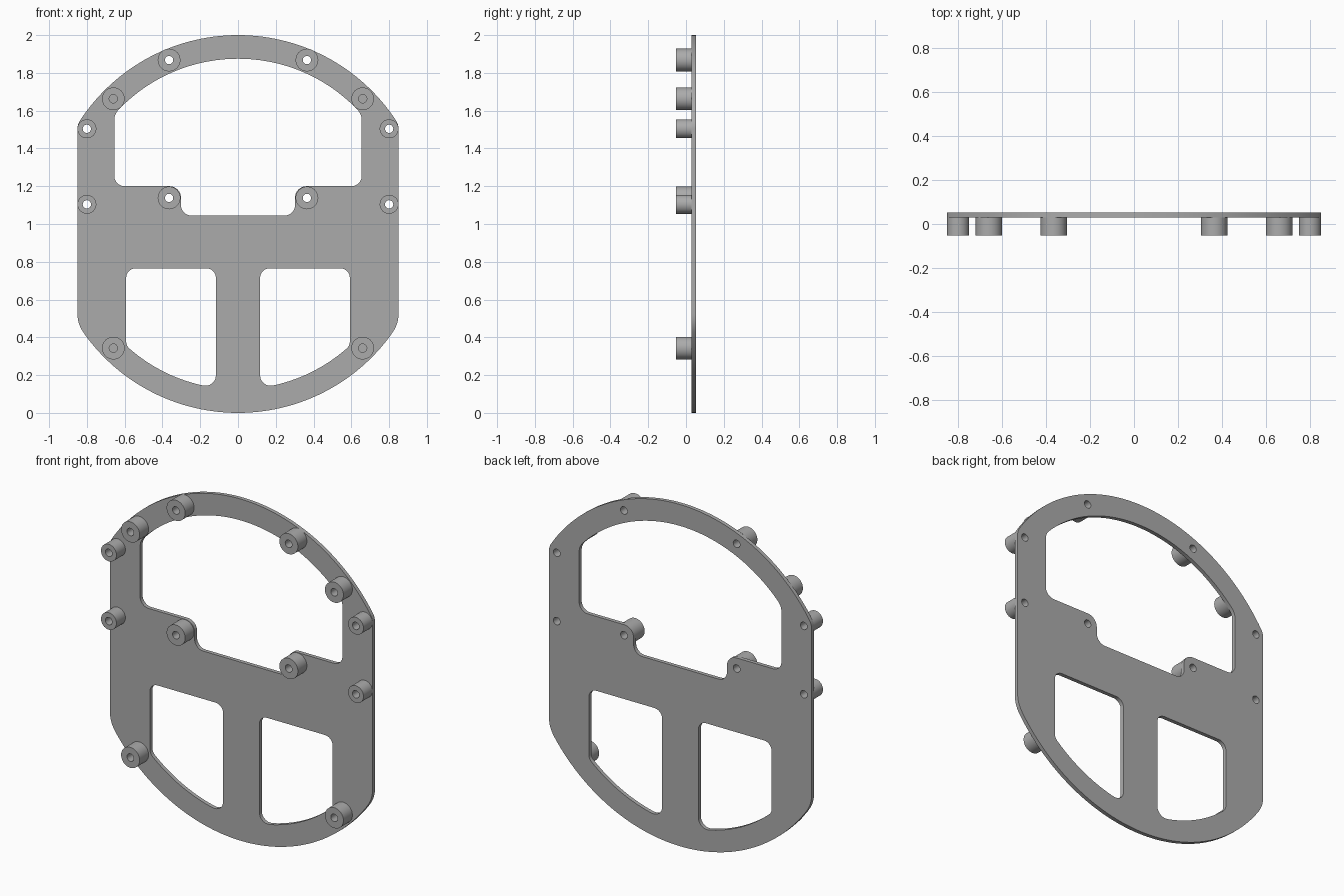
import bpy, bmesh, math
from mathutils import Matrix, Vector

cube = bpy.data.objects.get("Cube")
if cube:
    bpy.data.objects.remove(cube, do_unlink=True)

grey = bpy.data.materials.new("mid_grey")
grey.use_nodes = True
COLOUR = (0.41, 0.41, 0.41, 1)
grey.diffuse_color = COLOUR
grey.node_tree.nodes["Principled BSDF"].inputs["Base Color"].default_value = COLOUR

FRONT, SEAT, BACK = -0.053, 0.03, 0.053    # boss face, plate front, plate back
BORE = 0.022


def arc(radius, start, end, steps, cx=0.0, cz=1.0):
    """Sharp (unfilleted) points along an arc, angles in degrees."""
    angles = [math.radians(start + (end - start) * i / steps) for i in range(steps + 1)]
    return [(cx + radius * math.cos(a), cz + radius * math.sin(a), 0) for a in angles]


def circle(x, z, radius, steps=40):
    return arc(radius, 0, 360, steps, x, z)[:-1]


def mirrored(half):
    """Close a right-hand half profile with its mirror image."""
    return half + [(-x, z, r) for x, z, r in reversed(half) if x > 1e-4]


def filleted(corners, steps=8):
    """Round each (x, z, radius) corner with a tangent arc."""
    points = []
    for i, (x, z, r) in enumerate(corners):
        p = Vector((x, z))
        if r == 0:
            points.append(p)
            continue
        a = (Vector(corners[i - 1][:2]) - p).normalized()
        b = (Vector(corners[(i + 1) % len(corners)][:2]) - p).normalized()
        half = a.angle(b) / 2
        centre = p + (a + b).normalized() * (r / math.sin(half))
        reach = r / math.tan(half)
        u, v = p + a * reach - centre, p + b * reach - centre
        sweep = u.angle_signed(v)
        for k in range(steps + 1):
            points.append(centre + Matrix.Rotation(-sweep * k / steps, 2) @ u)
    return points


def extruded(name, loops, y0, y1):
    """Fill nested loops drawn in the xz plane and extrude them from y0 to y1."""
    curve = bpy.data.curves.new(name + "_profile", 'CURVE')
    curve.dimensions, curve.fill_mode = '2D', 'BOTH'
    curve.extrude = (y1 - y0) / 2
    for loop in loops:
        points = filleted(loop)
        spline = curve.splines.new('POLY')
        spline.points.add(len(points) - 1)
        for target, p in zip(spline.points, points):
            target.co = (p.x, p.y, 0, 1)
        spline.use_cyclic_u = True
    helper = bpy.data.objects.new(name + "_helper", curve)
    bpy.context.collection.objects.link(helper)
    graph = bpy.context.evaluated_depsgraph_get()
    mesh = bpy.data.meshes.new_from_object(helper.evaluated_get(graph))
    bpy.data.objects.remove(helper, do_unlink=True)
    bpy.data.curves.remove(curve)

    bm = bmesh.new()
    bm.from_mesh(mesh)
    bmesh.ops.remove_doubles(bm, verts=bm.verts, dist=1e-5)
    bmesh.ops.recalc_face_normals(bm, faces=bm.faces)
    bm.transform(Matrix.Translation((0, (y0 + y1) / 2, 0)) @ Matrix.Rotation(math.pi / 2, 4, 'X'))
    bm.to_mesh(mesh)
    bm.free()
    mesh.name = name
    mesh.materials.clear()
    mesh.materials.append(grey)
    ob = bpy.data.objects.new(name, mesh)
    bpy.context.collection.objects.link(ob)
    bpy.ops.object.select_all(action='DESELECT')
    ob.select_set(True)
    bpy.context.view_layer.objects.active = ob
    bpy.ops.object.shade_smooth_by_angle(angle=math.radians(30))
    return ob


# Bosses: name, x, z, radius, whether the bore passes through the plate
bosses = [
    ("top_boss", 0.365, 1.868, 0.06, True),
    ("upper_corner_boss", 0.66, 1.663, 0.06, False),
    ("upper_side_boss", 0.80, 1.504, 0.05, True),
    ("lower_side_boss", 0.80, 1.104, 0.05, True),
    ("middle_boss", 0.365, 1.138, 0.06, True),
    ("lower_corner_boss", 0.66, 0.343, 0.06, False),
]

# Plate outline: a disc with its sides cut straight
outline = mirrored(arc(1, -90, -36, 30) + [(0.85, 0.473, 0.17), (0.85, 1.527, 0.08)]
                   + arc(1, 35, 90, 30))

# Upper window with a stepped lower edge
upper_window = mirrored([(0.302, 1.045, 0.055), (0.302, 1.2, 0.06), (0.655, 1.2, 0.055),
                         (0.655, 1.58, 0.08)] + arc(0.875, 44, 90, 24))

# Pair of lower windows either side of the central bar
window = ([(0.117, 0.765, 0.05), (0.117, 0.133, 0.055)] + arc(0.875, -77, -51, 14)
          + [(0.592, 0.355, 0.05), (0.592, 0.765, 0.05)])
lower_windows = [[(s * x, z, r) for x, z, r in window] for s in (1, -1)]

through = [circle(s * x, z, BORE, 24) for _, x, z, _, open_bore in bosses if open_bore
           for s in (1, -1)]
extruded("plate", [outline, upper_window] + lower_windows + through, SEAT, BACK)

for name, x, z, radius, _ in bosses:
    for side, s in (("left", 1), ("right", -1)):
        extruded(f"{side}_{name}", [circle(s * x, z, radius), circle(s * x, z, BORE, 24)],
                 FRONT, SEAT)
